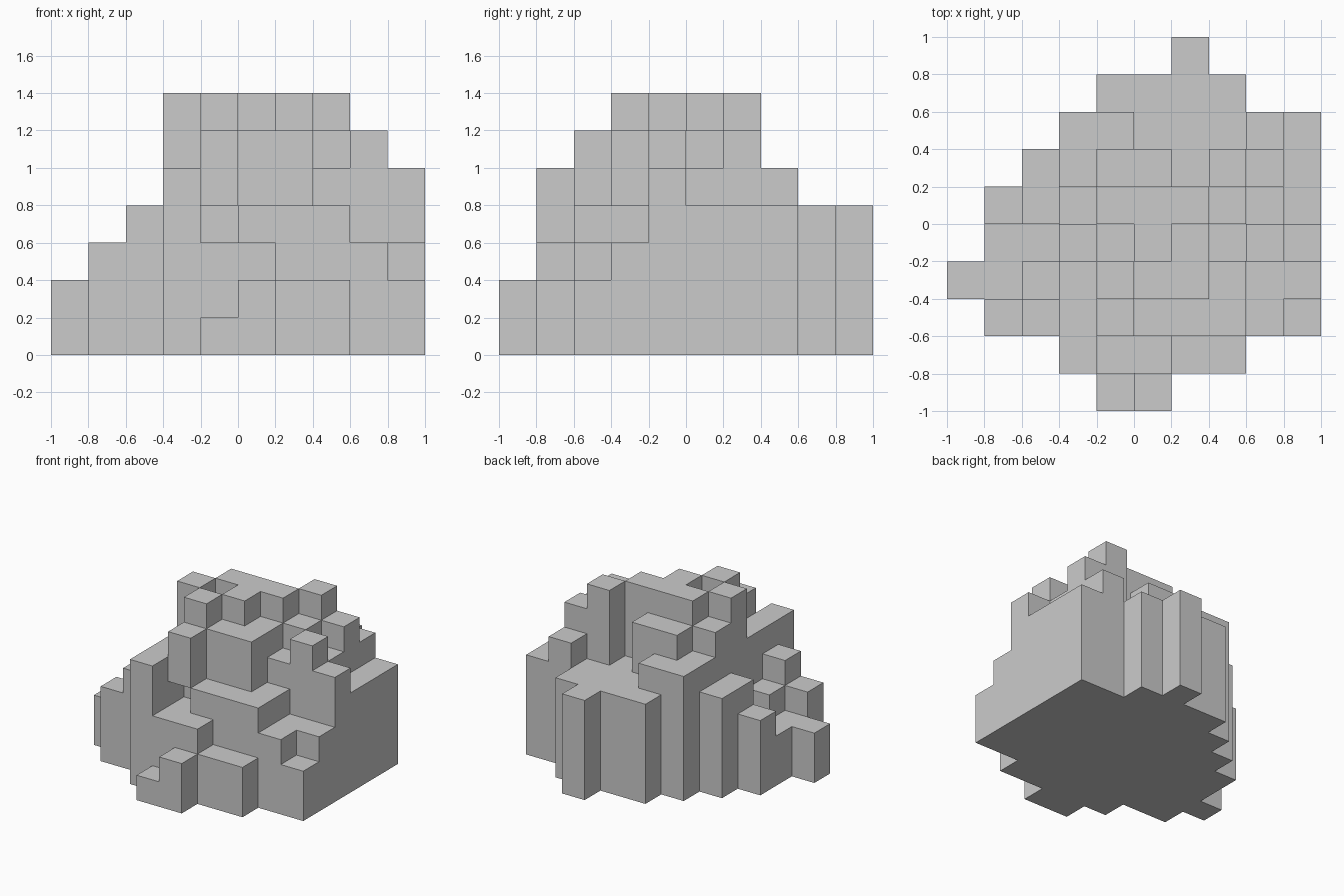
import bpy, bmesh
from mathutils import Vector

if "Cube" in bpy.data.objects:
    bpy.data.objects.remove(bpy.data.objects["Cube"])

CELL = 0.2
# Block heights of the boulder, one row per step from front to back, left to right
HEIGHTS = [
    "0000120000",
    "0005332200",
    "0345644432",
    "2235766433",
    "0227676565",
    "0346777654",
    "0045664764",
    "0005544454",
    "0000444400",
    "0000004000",
]
# Small gap under the overhanging front block
GAPS = {(4, 2, 3)}

solid = {(i, j, k)
         for j, row in enumerate(HEIGHTS)
         for i, h in enumerate(row)
         for k in range(int(h))} - GAPS


def add_side(bm, cell, axis, sign):
    """Add one square side of a block."""
    centre = (Vector(cell) + Vector((0.5, 0.5, 0.5))) * CELL - Vector((1, 1, 0))
    n, u, v = Vector(), Vector(), Vector()
    n[axis] = sign
    u[(axis + 1) % 3] = 1
    v = n.cross(u)
    half = CELL / 2
    corners = [centre + (n + u * a + v * b) * half
               for a, b in ((-1, -1), (1, -1), (1, 1), (-1, 1))]
    bm.faces.new([bm.verts.new(c) for c in corners])


# Stepped boulder: only the outer sides of the blocks
bm = bmesh.new()
for cell in sorted(solid):
    for axis in range(3):
        for sign in (-1, 1):
            other = list(cell)
            other[axis] += sign
            if tuple(other) not in solid:
                add_side(bm, cell, axis, sign)
bmesh.ops.remove_doubles(bm, verts=bm.verts, dist=0.001)

mesh = bpy.data.meshes.new("stepped_boulder")
bm.to_mesh(mesh)
bm.free()
boulder = bpy.data.objects.new("stepped_boulder", mesh)
bpy.context.collection.objects.link(boulder)
